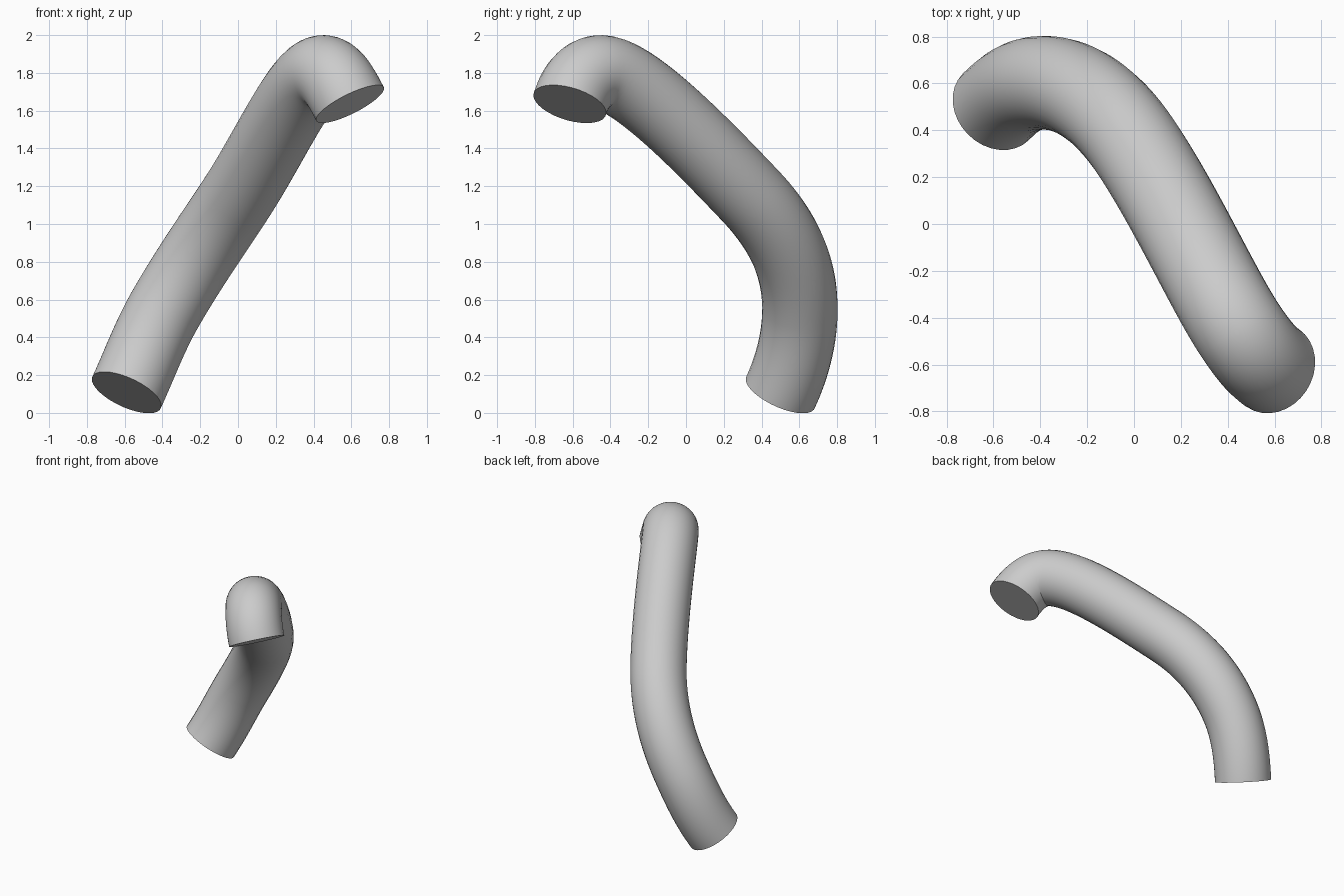
import bpy
import math
from mathutils import Vector

cube = bpy.data.objects.get("Cube")
if cube:
    bpy.data.objects.remove(cube, do_unlink=True)

# Grey material
grey = bpy.data.materials.new("plain_grey")
grey.use_nodes = True
colour = (0.6, 0.6, 0.6, 1.0)
grey.diffuse_color = colour
grey.node_tree.nodes["Principled BSDF"].inputs["Base Color"].default_value = colour

# Centre line: position, direction, handle length before and after
PATH = [
    ((-0.59, 0.50, 0.108), (0.39, 0.39, 0.84), 0.17, 0.17),
    ((-0.385, 0.603, 0.55), (0.5, 0.0, 0.87), 0.17, 0.27),
    ((0.0, 0.34, 1.15), (0.65, -0.95, 1.0), 0.27, 0.40),
    ((0.45, -0.45, 1.80), (0.55, -0.83, 0.0), 0.20, 0.10),
    ((0.593, -0.615, 1.635), (0.43, -0.26, -0.86), 0.10, 0.10),
]

# Round tube swept along the centre line, with closed flat ends
curve = bpy.data.curves.new("bent_tube", "CURVE")
curve.dimensions = "3D"
curve.resolution_u = 20
curve.bevel_depth = 0.2
curve.bevel_resolution = 14
curve.use_fill_caps = True
spline = curve.splines.new("BEZIER")
spline.bezier_points.add(len(PATH) - 1)
for point, (position, direction, before, after) in zip(spline.bezier_points, PATH):
    centre = Vector(position)
    tangent = Vector(direction).normalized()
    point.handle_left_type = point.handle_right_type = "FREE"
    point.co = centre
    point.handle_left = centre - tangent * before
    point.handle_right = centre + tangent * after

tube = bpy.data.objects.new("bent_tube", curve)
bpy.context.collection.objects.link(tube)
curve.materials.append(grey)

# Smooth sides, crisp end rims
bpy.ops.object.select_all(action="DESELECT")
tube.select_set(True)
bpy.context.view_layer.objects.active = tube
bpy.ops.object.convert(target="MESH")
bpy.ops.object.shade_smooth_by_angle(angle=math.radians(40))
